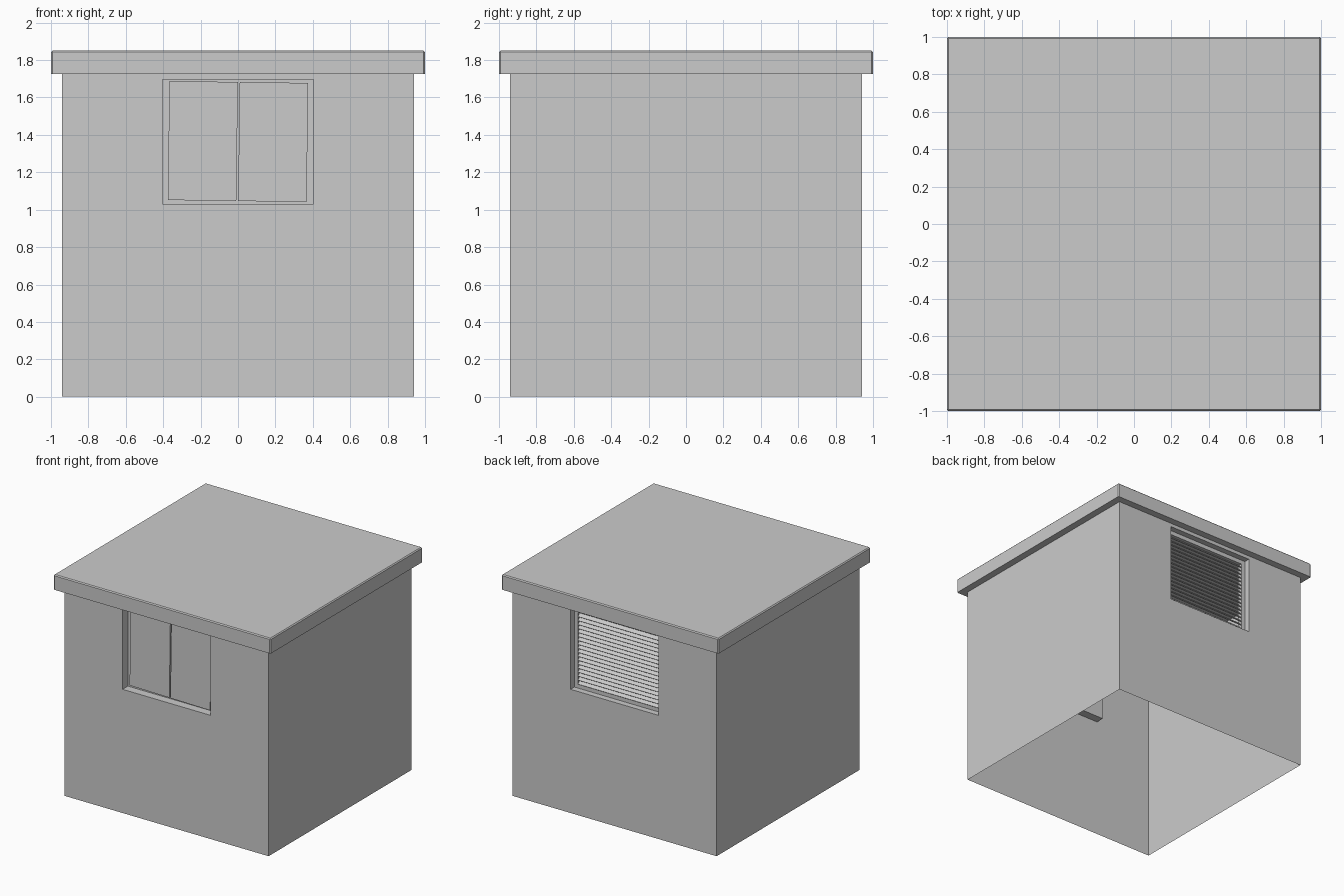
import bpy, bmesh, math
from mathutils import Matrix, Vector

if "Cube" in bpy.data.objects:
    bpy.data.objects.remove(bpy.data.objects["Cube"])

W = 0.94                 # wall half width
EAVE, TOP = 1.725, 1.85  # roof underside and top
WIN = (-0.405, 0.405, 1.03, 1.695)   # window opening x0, x1, z0, z1
WALL = (-W, W, 0.0, EAVE)
DEPTH = 0.07             # reveal depth


def rect(r, y):
    x0, x1, z0, z1 = r
    return [(x0, y, z0), (x1, y, z0), (x1, y, z1), (x0, y, z1)]


def band(bm, a, b):
    """Four quads joining two rectangular loops."""
    va = [bm.verts.new(p) for p in a]
    vb = [bm.verts.new(p) for p in b]
    for i in range(4):
        j = (i + 1) % 4
        bm.faces.new((va[i], va[j], vb[j], vb[i]))


def add_box(bm, centre, size, rot=Matrix()):
    m = Matrix.Translation(centre) @ rot @ Matrix.Diagonal((*size, 1))
    bmesh.ops.create_cube(bm, size=1, matrix=m)


def finish(bm, name):
    bmesh.ops.remove_doubles(bm, verts=bm.verts, dist=1e-5)
    bmesh.ops.recalc_face_normals(bm, faces=bm.faces)
    me = bpy.data.meshes.new(name)
    bm.to_mesh(me)
    bm.free()
    ob = bpy.data.objects.new(name, me)
    bpy.context.collection.objects.link(ob)
    return ob


# Walls: thin shell, open underneath, with a recessed opening front and back
bm = bmesh.new()
for s in (-1, 1):
    band(bm, rect(WALL, s * W), rect(WIN, s * W))
    band(bm, rect(WIN, s * W), rect(WIN, s * (W - DEPTH)))
    bm.faces.new([bm.verts.new(p) for p in
                  ((s * W, -W, 0), (s * W, W, 0), (s * W, W, EAVE), (s * W, -W, EAVE))])
finish(bm, "walls")

# Roof slab with a small bevel
bm = bmesh.new()
add_box(bm, (0, 0, (EAVE + TOP) / 2), (2, 2, TOP - EAVE))
edges = [e for e in bm.edges if max(v.co.z for v in e.verts) > TOP - 0.01]
bmesh.ops.bevel(bm, geom=edges, offset=0.008, segments=1, affect='EDGES')
finish(bm, "roof")

# Front window: back plate and two slightly crooked panes
bm = bmesh.new()
bm.faces.new([bm.verts.new(p) for p in rect(WIN, -W + DEPTH)])
finish(bm, "window_back")
zc = (WIN[2] + WIN[3]) / 2
tilt = Matrix.Rotation(math.radians(0.8), 4, 'Y')
for side, name in ((-1, "left_pane"), (1, "right_pane")):
    bm = bmesh.new()
    c = Vector((0, -W + 0.06, zc + 0.002)) + tilt @ Vector((side * 0.188, 0, 0))
    add_box(bm, c, (0.366, 0.02, 0.636), tilt)
    finish(bm, name)

# Back vent: inner frame and louvre slats
inner = (-0.37, 0.37, WIN[2] + 0.035, WIN[3] - 0.035)
bm = bmesh.new()
band(bm, rect(WIN, W - 0.05), rect(inner, W - 0.05))
band(bm, rect(inner, W - 0.05), rect(inner, W - 0.09))
finish(bm, "vent_frame")

bm = bmesh.new()
n = 18
step = (inner[3] - inner[2]) / n
slope = Matrix.Rotation(math.radians(-45), 4, 'X')
for i in range(n):
    add_box(bm, (0, W - 0.067, inner[2] + (i + 0.5) * step), (0.74, 0.052, 0.006), slope)
finish(bm, "louvre_slats")
